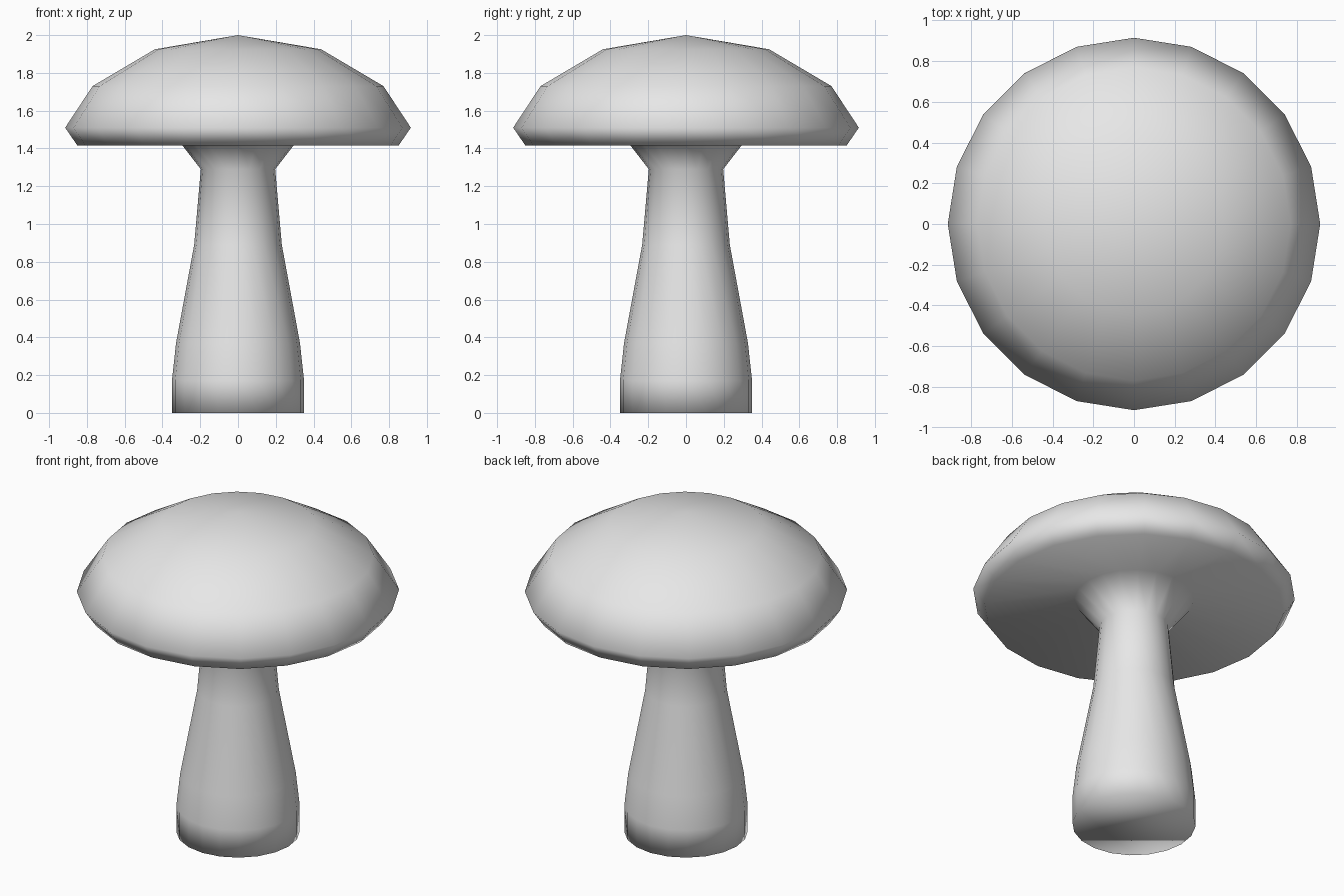
import bpy
import bmesh
from math import cos, sin, tau

SIDES = 20

if "Cube" in bpy.data.objects:
    bpy.data.objects.remove(bpy.data.objects["Cube"], do_unlink=True)

# Plain grey material
grey = bpy.data.materials.new("plain_grey")
colour = (0.8, 0.8, 0.8, 1.0)
grey.use_nodes = True
grey.diffuse_color = colour
grey.node_tree.nodes["Principled BSDF"].inputs["Base Color"].default_value = colour

# Profile (radius, height) from the cap down to the foot
cap_top = [(0.44, 1.925), (0.77, 1.73), (0.915, 1.51), (0.85, 1.415)]
cap_underside = [(0.34, 1.475)]
stem = [(0.197, 1.29), (0.232, 0.89), (0.328, 0.37), (0.35, 0.17), (0.35, 0.0)]
TIP_HEIGHT = 2.0


def ring(bm, radius, height):
    return [bm.verts.new((radius * cos(tau * i / SIDES),
                          radius * sin(tau * i / SIDES), height))
            for i in range(SIDES)]


def lathe(name, profile, tip_height, material):
    """Turn a profile into a closed, smooth solid with a pointed top."""
    bm = bmesh.new()
    tip = bm.verts.new((0, 0, tip_height))
    rings = [ring(bm, r, z) for r, z in profile]
    for i in range(SIDES):
        j = (i + 1) % SIDES
        bm.faces.new((tip, rings[0][i], rings[0][j]))
        for upper, lower in zip(rings, rings[1:]):
            bm.faces.new((upper[i], lower[i], lower[j], upper[j]))
    bm.faces.new(list(reversed(rings[-1])))
    for face in bm.faces:
        face.smooth = True
    mesh = bpy.data.meshes.new(name)
    bm.to_mesh(mesh)
    bm.free()
    mesh.materials.append(material)
    obj = bpy.data.objects.new(name, mesh)
    bpy.context.collection.objects.link(obj)
    return obj


# Cap and stem are one continuous skin, so the shading flows between them
lathe("mushroom", cap_top + cap_underside + stem, TIP_HEIGHT, grey)
